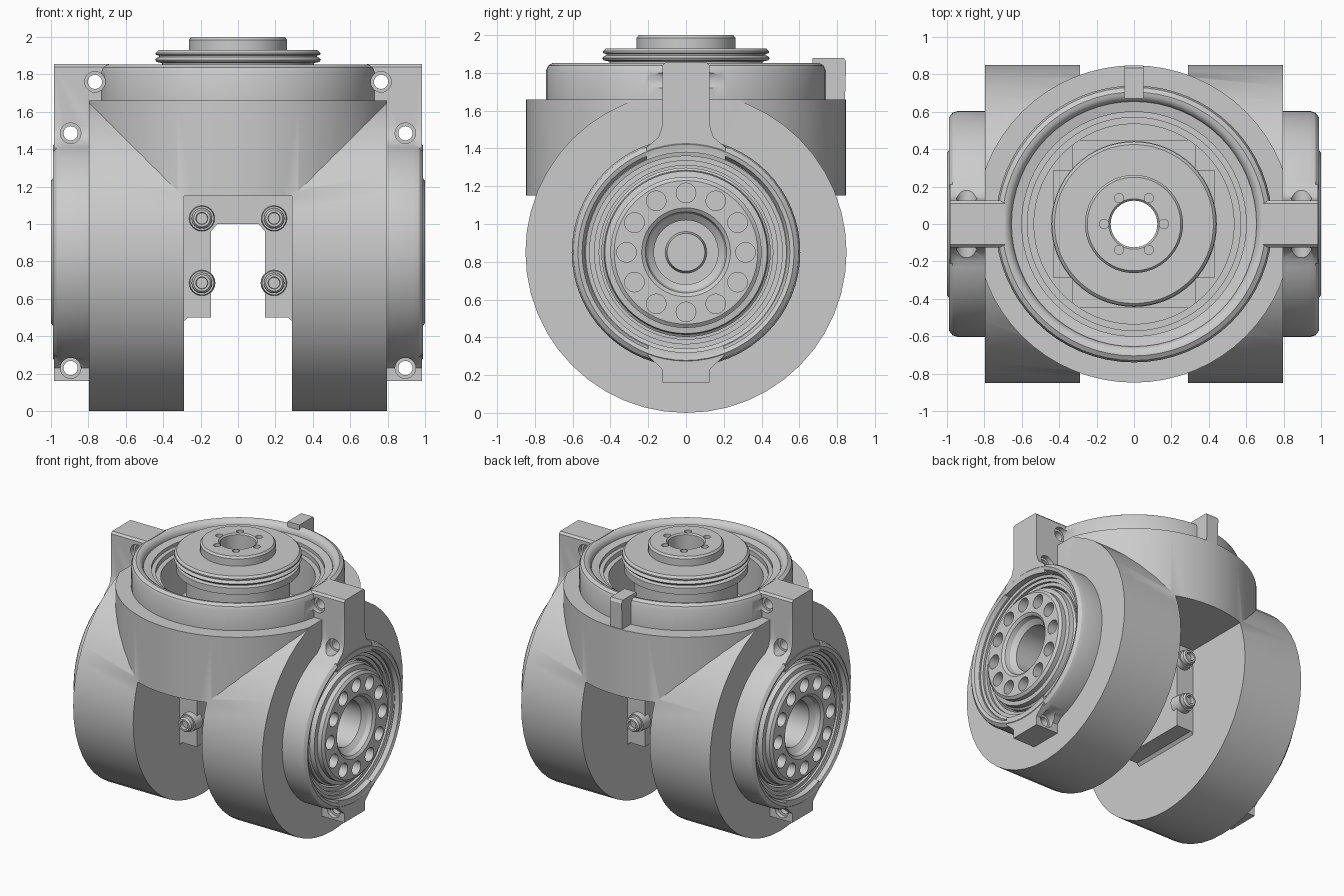
import bpy, bmesh, math
from mathutils import Vector

if "Cube" in bpy.data.objects:
    bpy.data.objects.remove(bpy.data.objects["Cube"])

ZC = 0.85   # height of the side drum axis


def finish(name, bm):
    bmesh.ops.recalc_face_normals(bm, faces=bm.faces[:])
    me = bpy.data.meshes.new(name)
    bm.to_mesh(me)
    bm.free()
    ob = bpy.data.objects.new(name, me)
    bpy.context.collection.objects.link(ob)
    return ob


def lathe(name, prof, axis='Z', s=1, centre=(0, 0, 0), n=64, closed=False):
    """Revolve (radius, height) points about an axis; s flips the height."""
    bm = bmesh.new()
    c = Vector(centre)

    def place(r, h, a):
        u, v = r * math.cos(a), r * math.sin(a)
        p = {'Z': (u, v, h * s), 'X': (h * s, u, v), 'Y': (u, h * s, v)}[axis]
        return bm.verts.new(c + Vector(p))

    rings = []
    for r, h in prof:
        if r == 0:
            rings.append([place(0, h, 0)])
        else:
            rings.append([place(r, h, 2 * math.pi * i / n) for i in range(n)])
    pairs = list(zip(rings, rings[1:])) + ([(rings[-1], rings[0])] if closed else [])
    for a, b in pairs:
        for i in range(n):
            j = (i + 1) % n
            q = [a[i % len(a)], a[j % len(a)], b[j % len(b)], b[i % len(b)]]
            q = list(dict.fromkeys(q))
            if len(q) > 2:
                bm.faces.new(q)
    return finish(name, bm)


def cyl(name, r, a, b, axis, centre=(0, 0, 0), n=32, s=1):
    return lathe(name, [(0, a), (r, a), (r, b), (0, b)], axis, s, centre, n)


def prism(name, pts, axis, a, b):
    """Extrude a flat outline along X (points are y,z) or Y (points are x,z)."""
    bm = bmesh.new()
    def to3(p, h):
        return (h, p[0], p[1]) if axis == 'X' else (p[0], h, p[1])
    lo = [bm.verts.new(to3(p, a)) for p in pts]
    hi = [bm.verts.new(to3(p, b)) for p in pts]
    bm.faces.new(lo)
    bm.faces.new(hi)
    for i in range(len(pts)):
        j = (i + 1) % len(pts)
        bm.faces.new([lo[i], lo[j], hi[j], hi[i]])
    return finish(name, bm)


def box(name, x0, x1, y0, y1, z0, z1):
    return prism(name, [(x0, z0), (x1, z0), (x1, z1), (x0, z1)], 'Y', y0, y1)


def boolean(ob, others, op):
    bpy.context.view_layer.objects.active = ob
    for o in others:
        m = ob.modifiers.new('bool', 'BOOLEAN')
        m.operation, m.solver, m.object = op, 'EXACT', o
        bpy.ops.object.modifier_apply(modifier=m.name)
        bpy.data.objects.remove(o)


# Main housing: upright cylinder joined to two side drums, trimmed flat
housing = cyl('housing', 0.848, 1.15, 1.75, 'Z', n=64)
boolean(housing, [cyl('drum', 0.85, 0.29, 0.83, 'X', (0, 0, ZC), 48, s) for s in (-1, 1)], 'UNION')
boolean(housing, [box('trim', -0.797, 0.797, -1, 1, -0.1, 1.66)], 'INTERSECT')

# Top collar with rounded lip, and the rear locating tab
collar = lathe('collar', [(0, 1.5), (0.74, 1.5), (0.74, 1.815), (0.73, 1.838), (0.705, 1.853),
                          (0.685, 1.85), (0.665, 1.835), (0.655, 1.81), (0, 1.81)])
tab = prism('rear_tab', [(0.67, 1.6), (0.84, 1.6), (0.848, 1.86), (0.835, 1.88), (0.67, 1.88)],
            'X', -0.05, 0.05)
parts = [collar, tab]

# Side bosses, upper ears and lower lugs
for s in (-1, 1):
    parts.append(lathe('boss', [(0, 0.7), (0.605, 0.7), (0.605, 0.94), (0.595, 0.97), (0.572, 0.988),
                                (0.55, 0.98), (0.535, 0.95), (0, 0.95)], 'X', s, (0, 0, ZC)))
    x0, x1 = sorted((0.69 * s, 0.985 * s))
    parts.append(prism('ear', [(-0.125, 1.84), (-0.11, 1.855), (0.11, 1.855), (0.125, 1.84),
                               (0.125, 1.52), (0.145, 1.46), (0.21, 1.405), (0.21, 1.34),
                               (-0.21, 1.34), (-0.21, 1.405), (-0.145, 1.46), (-0.125, 1.52)],
                       'X', x0, x1))
    x0, x1 = sorted((0.74 * s, 0.985 * s))
    parts.append(prism('lug', [(-0.125, 0.16), (0.125, 0.16), (0.125, 0.23), (0.2, 0.3),
                               (0.2, 0.36), (-0.2, 0.36), (-0.2, 0.3), (-0.125, 0.23)], 'X', x0, x1))
boolean(housing, parts, 'UNION')

# Openings: stepped top well, stepped side wells, bolt holes and counterbores
cuts = [lathe('top_well', [(0, 1.3), (0.535, 1.3), (0.535, 1.73), (0.57, 1.73), (0.57, 1.765), (0.6, 1.765),
                           (0.6, 1.79), (0.655, 1.8), (0.655, 2.1), (0, 2.1)]),
        cyl('bore', 0.125, 1.0, 1.6, 'Z')]
for s in (-1, 1):
    cuts.append(lathe('side_well', [(0, 0.65), (0.46, 0.65), (0.46, 0.9), (0.485, 0.9), (0.485, 0.92),
                                    (0.51, 0.92), (0.51, 0.935), (0.53, 0.94), (0.53, 1.1), (0, 1.1)],
                      'X', s, (0, 0, ZC)))
    for x, z in ((0.765, 1.76), (0.895, 1.485), (0.895, 0.23)):
        cuts.append(lathe('bolt_hole', [(0, -0.4), (0.055, -0.4), (0.055, -0.09), (0.038, -0.09),
                                        (0.038, 0.09), (0.055, 0.09), (0.055, 0.4), (0, 0.4)],
                          'Y', 1, (x * s, 0, z), 24))
boolean(housing, cuts, 'DIFFERENCE')

# Inner blocks visible down the top well
inner = box('inner_block', -0.43, 0.43, -0.29, 0.29, 1.25, 1.5)
boolean(inner, [box('inner_cross', -0.33, 0.33, -0.45, 0.45, 1.24, 1.46)], 'UNION')
boolean(inner, [cyl('bore', 0.2, 1.0, 1.7, 'Z')], 'DIFFERENCE')

# Top rotor: grooved flange and raised cap with screw holes
top = lathe('top_rotor', [(0.125, 1.2), (0.36, 1.2), (0.36, 1.76), (0.43, 1.79), (0.43, 1.84), (0.405, 1.848),
                          (0.405, 1.86), (0.435, 1.866), (0.443, 1.878), (0.435, 1.888), (0.422, 1.893),
                          (0.422, 1.9), (0.44, 1.905), (0.44, 1.915), (0.425, 1.93), (0.262, 1.93),
                          (0.262, 1.985), (0.25, 2.0), (0.135, 2.0), (0.125, 1.99)], closed=True)
boolean(top, [cyl('screw_hole', 0.025, 1.93, 2.1, 'Z',
                  (0.16 * math.cos(k * math.pi / 3), 0.16 * math.sin(k * math.pi / 3), 0), 16)
              for k in range(6)], 'DIFFERENCE')

# Side rotors: disc with twelve holes round a deep hub
rotors = []
for s, side in ((1, 'right'), (-1, 'left')):
    r = lathe(side + '_rotor', [(0, 0.74), (0.1, 0.74), (0.11, 0.7), (0.17, 0.7), (0.17, 0.92), (0.205, 0.95),
                                (0.215, 0.985), (0.235, 1.0), (0.38, 1.0), (0.4, 0.985), (0.4, 0.95),
                                (0.43, 0.945), (0.435, 0.91), (0.448, 0.9), (0.448, 0.63), (0, 0.63)],
              'X', s, (0, 0, ZC))
    holes = []
    for k in range(12):
        a = k * math.pi / 6
        holes.append(cyl('hole', 0.052, 0.84, 1.1, 'X',
                         (0, 0.315 * math.cos(a), ZC + 0.315 * math.sin(a)), 20, s))
    boolean(r, holes, 'DIFFERENCE')
    rotors.append(r)

# Arch-shaped bridge plate between the drums
bridge = prism('bridge_plate', [(-0.31, 0.46), (-0.27, 0.5), (-0.145, 0.5), (-0.145, 0.96), (-0.11, 1.0),
                                (0.11, 1.0), (0.145, 0.96), (0.145, 0.5), (0.27, 0.5), (0.31, 0.46),
                                (0.31, 1.2), (-0.31, 1.2)], 'Y', -0.29, 0.29)
boolean(bridge, [cyl('bore', 0.125, 0.9, 1.4, 'Z')], 'DIFFERENCE')

# Bridge screws with sockets, front and back
screws = []
for f in (-1, 1):
    for x in (-0.193, 0.193):
        for z in (0.685, 1.03):
            screws.append(lathe('bridge_boss', [(0, 0.25), (0.072, 0.25), (0.065, 0.335), (0, 0.335)],
                                'Y', f, (x, 0, z), 24))
            screws.append(lathe('bridge_screw', [(0, 0.32), (0.055, 0.32), (0.055, 0.365), (0.045, 0.378),
                                                 (0.032, 0.378), (0.03, 0.35), (0, 0.35)],
                                'Y', f, (x, 0, z), 24))

# Smooth shading with crisp edges
bpy.ops.object.select_all(action='DESELECT')
for o in [housing, inner, top, bridge] + rotors + screws:
    o.select_set(True)
bpy.context.view_layer.objects.active = housing
bpy.ops.object.shade_smooth_by_angle(angle=math.radians(32))
